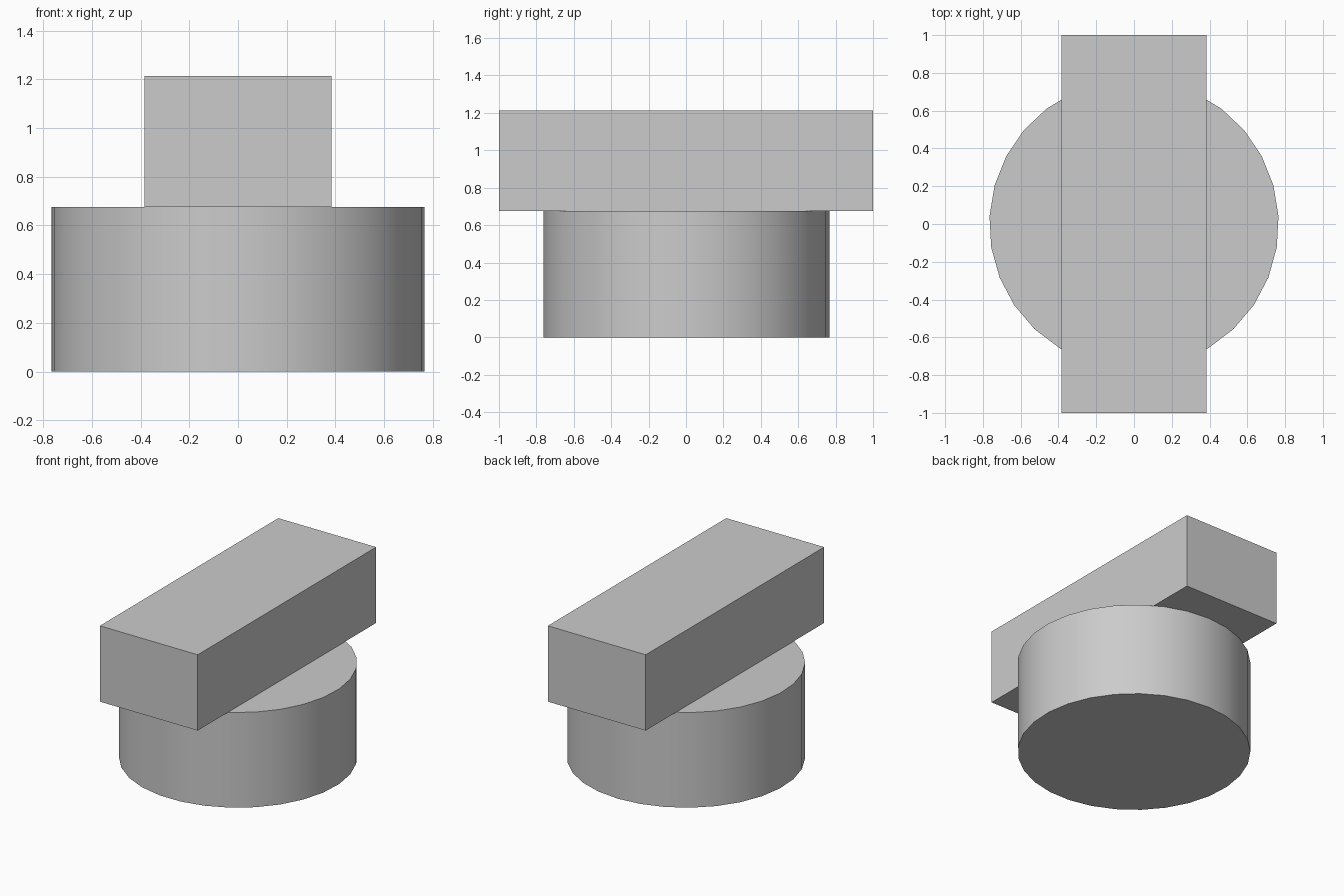
import bpy
import math

cube = bpy.data.objects.get("Cube")
if cube:
    bpy.data.objects.remove(cube, do_unlink=True)

BASE_TOP = 0.675
BAR_TOP = 1.213

# Single plain grey
grey = bpy.data.materials.new("plain_grey")
grey.use_nodes = True
colour = (0.6, 0.6, 0.6, 1.0)
grey.diffuse_color = colour
grey.node_tree.nodes["Principled BSDF"].inputs["Base Color"].default_value = colour


def finish(name):
    obj = bpy.context.object
    obj.name = name
    obj.data.name = name
    obj.data.materials.append(grey)
    return obj


# Round base: 29-sided drum with smooth wall and sharp rims
bpy.ops.mesh.primitive_cylinder_add(
    vertices=29, radius=0.766, depth=BASE_TOP, location=(0, 0, BASE_TOP / 2))
finish("round_base")
bpy.ops.object.shade_smooth_by_angle(angle=math.radians(30))

# Long bar resting across the base, front to back
bpy.ops.mesh.primitive_cube_add(size=1, location=(0, 0, (BASE_TOP + BAR_TOP) / 2))
bar = finish("cross_bar")
bar.scale = (0.768, 2.0, BAR_TOP - BASE_TOP)
bpy.ops.object.transform_apply(location=False, rotation=False, scale=True)
